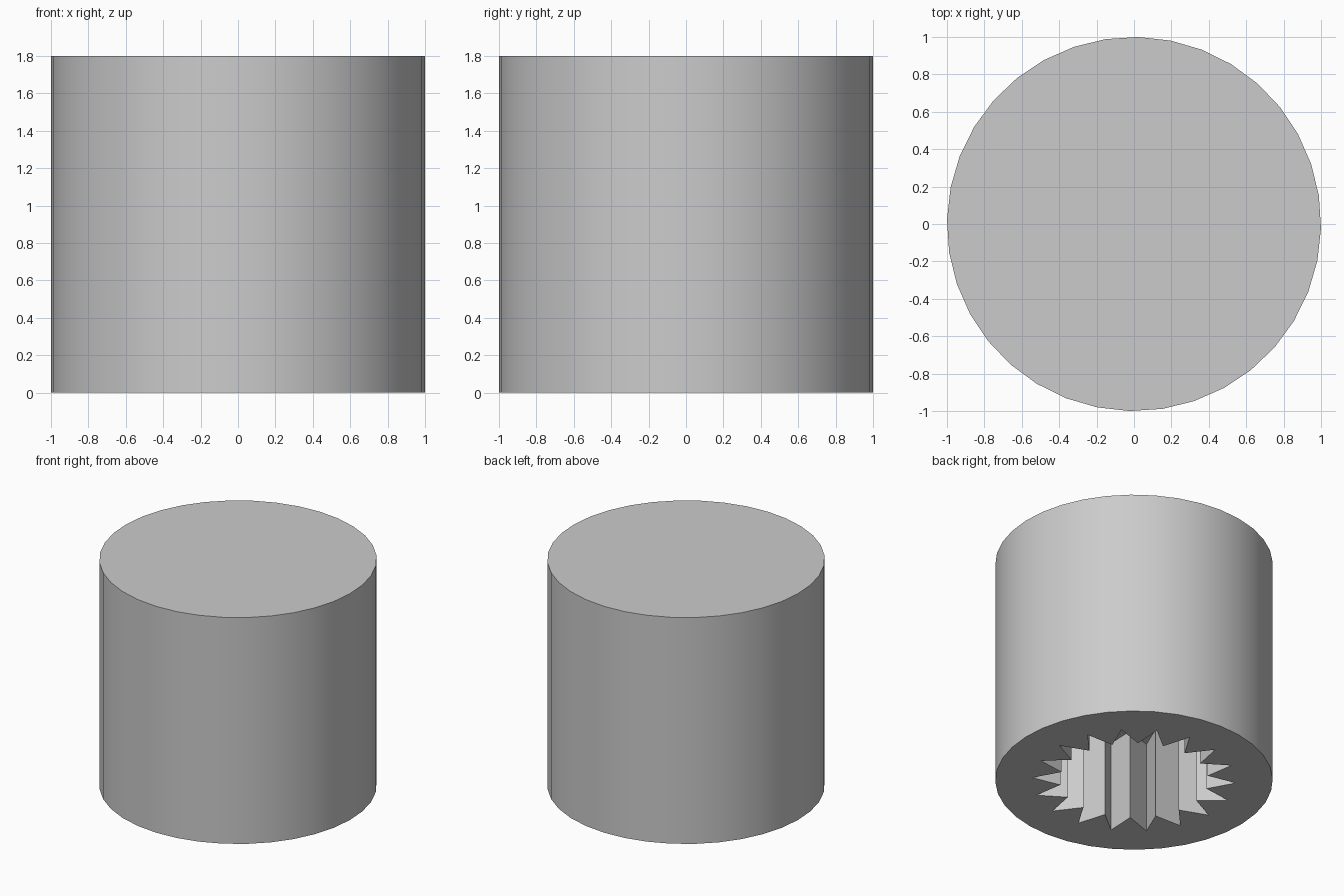
import bpy, bmesh
from math import cos, sin, radians

cube = bpy.data.objects.get("Cube")
if cube:
    bpy.data.objects.remove(cube, do_unlink=True)

SIDES = 36
HEIGHT, SOCKET_DEPTH = 1.8, 0.72
TIP_RADIUS, ROOT_RADIUS = 0.735, 0.535

# One flat grey for the whole part
grey = bpy.data.materials.new("light_grey")
grey.use_nodes = True
colour = (0.6, 0.6, 0.6, 1)
grey.diffuse_color = colour
grey.node_tree.nodes["Principled BSDF"].inputs["Base Color"].default_value = colour

bm = bmesh.new()


def ring(radii, phase, z):
    """Closed loop of vertices whose radius cycles through radii."""
    verts = []
    for i in range(SIDES):
        a = radians(phase + i * 360 / SIDES)
        r = radii[i % len(radii)]
        verts.append(bm.verts.new((r * cos(a), r * sin(a), z)))
    return verts


def bridge(a, b):
    for i in range(SIDES):
        j = (i + 1) % SIDES
        bm.faces.new((a[i], a[j], b[j], b[i]))


# Solid cylinder wall, underside rim and toothed socket with 18 splines
teeth = (TIP_RADIUS, ROOT_RADIUS)
loops = [
    ring((1.0,), -1.3, HEIGHT),
    ring((1.0,), -1.3, 0),
    ring(teeth, 3, 0),
    ring(teeth, 3, SOCKET_DEPTH),
]
for upper, lower in zip(loops, loops[1:]):
    bridge(upper, lower)
bm.faces.new(loops[0])
bm.faces.new(loops[-1])
bmesh.ops.recalc_face_normals(bm, faces=bm.faces)

mesh = bpy.data.meshes.new("splined_knob")
bm.to_mesh(mesh)
bm.free()
mesh.materials.append(grey)
knob = bpy.data.objects.new("splined_knob", mesh)
bpy.context.collection.objects.link(knob)

# Smooth round wall, crisp rims and splines
bpy.ops.object.select_all(action="DESELECT")
knob.select_set(True)
bpy.context.view_layer.objects.active = knob
bpy.ops.object.shade_smooth_by_angle(angle=radians(30))
